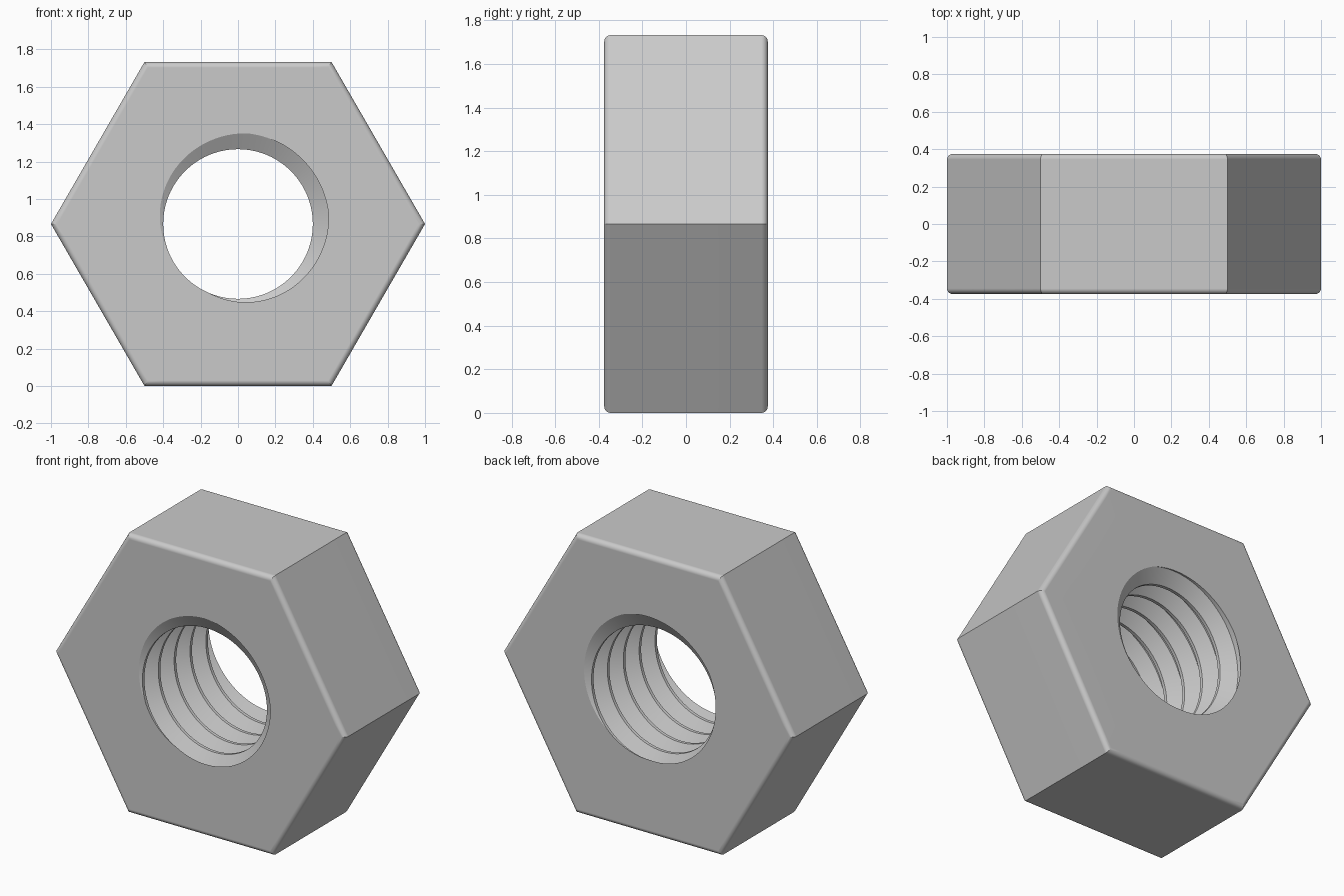
import bpy
import bmesh
import math

cube = bpy.data.objects.get("Cube")
if cube:
    bpy.data.objects.remove(cube, do_unlink=True)

COLUMNS = 96                   # angular steps, a multiple of six
HALF = 0.375                   # half thickness along y
APOTHEM = math.sqrt(3) / 2     # hexagon centre to flat
ROUND = 0.03                   # rounding of the outer rims
CREST, ROOT = 0.40, 0.487      # thread radii
TURNS = 4.82
PITCH = 2 * HALF / TURNS
START = math.radians(225)      # where the crest meets the front face
FLAT, SLOPE_END = 0.064, 0.389  # thread shape, in fractions of a pitch


def thread_radius(phase):
    """Trapezoid thread: crest flat, slope, root flat."""
    d = abs(phase - round(phase))
    t = min(max((d - FLAT) / (SLOPE_END - FLAT), 0), 1)
    return CREST + (ROOT - CREST) * t


def rim_arc():
    """Outer section from back to front as (apothem, y)."""
    steps = 6
    back = []
    for i in range(steps + 1):
        t = math.pi / 2 * i / steps
        back.append((APOTHEM - ROUND + ROUND * math.sin(t),
                     HALF - ROUND + ROUND * math.cos(t)))
    return back + [(r, -y) for r, y in reversed(back)]


def section(angle):
    """Closed (radius, y) section: threaded bore, then hexagonal outside."""
    offset = (START - angle) / math.tau
    points = []
    for turn in range(-2, 8):
        for knot in (-FLAT, FLAT, SLOPE_END, 1 - SLOPE_END):
            y = -HALF + PITCH * (offset + turn + knot)
            y = min(max(y, -HALF), HALF)
            points.append((thread_radius((y + HALF) / PITCH - offset), y))
    sixth = math.pi / 3
    stretch = 1 / math.cos(angle % sixth - sixth / 2)
    return points + [(r * stretch, y) for r, y in rim_arc()]


# Sweep the section round the bore axis, sharing coincident points
bm = bmesh.new()
shared = {}


def vertex(angle, r, y):
    co = (r * math.cos(angle), y, APOTHEM + r * math.sin(angle))
    key = tuple(round(c * 20000) for c in co)
    if key not in shared:
        shared[key] = bm.verts.new(co)
    return shared[key]


rings = []
for i in range(COLUMNS + 1):
    a = math.tau * i / COLUMNS
    rings.append([vertex(a, r, y) for r, y in section(a)])

for ring, following in zip(rings, rings[1:]):
    for j in range(len(ring)):
        k = (j + 1) % len(ring)
        corners = list(dict.fromkeys(
            (ring[j], ring[k], following[k], following[j])))
        if len(corners) > 2 and not bm.faces.get(corners):
            bm.faces.new(corners)

bmesh.ops.remove_doubles(bm, verts=bm.verts[:], dist=0.0001)
bmesh.ops.recalc_face_normals(bm, faces=bm.faces[:])
mesh = bpy.data.meshes.new("hex_nut")
bm.to_mesh(mesh)
bm.free()
nut = bpy.data.objects.new("hex_nut", mesh)
bpy.context.collection.objects.link(nut)

# Plain grey metal
grey = bpy.data.materials.new("light_grey")
grey.use_nodes = True
colour = (0.59, 0.59, 0.59, 1)
grey.diffuse_color = colour
grey.node_tree.nodes["Principled BSDF"].inputs["Base Color"].default_value = colour
mesh.materials.append(grey)

# Smooth rims and bore, crisp thread and hexagon edges
bpy.ops.object.select_all(action="DESELECT")
nut.select_set(True)
bpy.context.view_layer.objects.active = nut
bpy.ops.object.shade_smooth_by_angle(angle=math.radians(20))
weighted = nut.modifiers.new("flat_faces", "WEIGHTED_NORMAL")
weighted.keep_sharp = True
